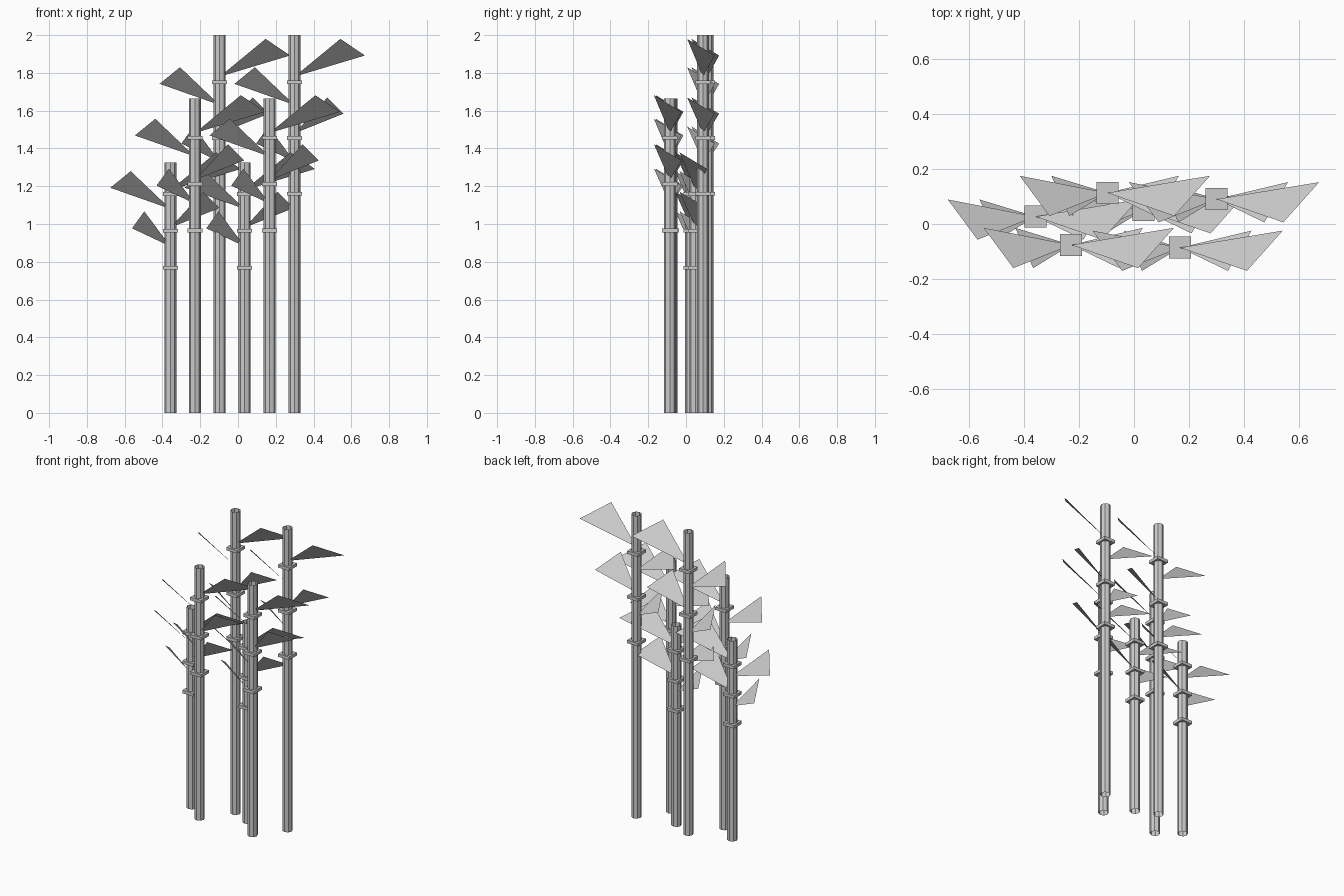
import bpy, bmesh, math
from mathutils import Matrix, Vector

if "Cube" in bpy.data.objects:
    bpy.data.objects.remove(bpy.data.objects["Cube"])

grey = bpy.data.materials.new("plain_grey")
grey.diffuse_color = (0.6, 0.6, 0.6, 1)
grey.use_nodes = True
grey.node_tree.nodes["Principled BSDF"].inputs["Base Color"].default_value = grey.diffuse_color


def finish(name, bm):
    me = bpy.data.meshes.new(name)
    bm.to_mesh(me)
    bm.free()
    me.materials.append(grey)
    ob = bpy.data.objects.new(name, me)
    bpy.context.collection.objects.link(ob)
    return ob


# stalk position and height
STALKS = [(-0.358, 0.027, 1.325), (-0.228, -0.076, 1.665), (-0.097, 0.113, 2.0),
          (0.035, 0.05, 1.325), (0.167, -0.086, 1.665), (0.299, 0.09, 2.0)]
# leaf: side, height ratio, outward reach and rise of the two outer corners
LEAVES = [(1, 0.89, 0.243, 0.373, 0.20, 0.112), (-1, 0.815, 0.21, 0.318, 0.20, 0.112),
          (1, 0.74, 0.174, 0.26, 0.19, 0.104), (-1, 0.665, 0.138, 0.203, 0.186, 0.096)]

for i, (x, y, h) in enumerate(STALKS, 1):
    # hollow eight-sided stalk, open at both ends
    bm = bmesh.new()
    bmesh.ops.create_cone(bm, cap_ends=False, segments=8, radius1=0.0315, radius2=0.0315,
                          depth=h, matrix=Matrix.Translation((x, y, h / 2)))
    finish(f"stalk_{i}", bm)

    # square node rings
    bm = bmesh.new()
    for r in (0.58, 0.7275, 0.875):
        bmesh.ops.create_cube(bm, size=1, matrix=Matrix.Translation((x, y, h * r))
                              @ Matrix.Diagonal((0.08, 0.08, 0.02, 1)))
    finish(f"stalk_nodes_{i}", bm)

    # flat triangular leaves, alternating right and left
    bm = bmesh.new()
    for side, r, ax, bx, az, bz in LEAVES:
        base = Vector((x, y, h * r))
        pts = [base, base + Vector((side * ax, -0.084, az)), base + Vector((side * bx, 0.062, bz))]
        if side < 0:
            pts.reverse()
        bm.faces.new([bm.verts.new(p) for p in pts])
    finish(f"leaves_{i}", bm)
